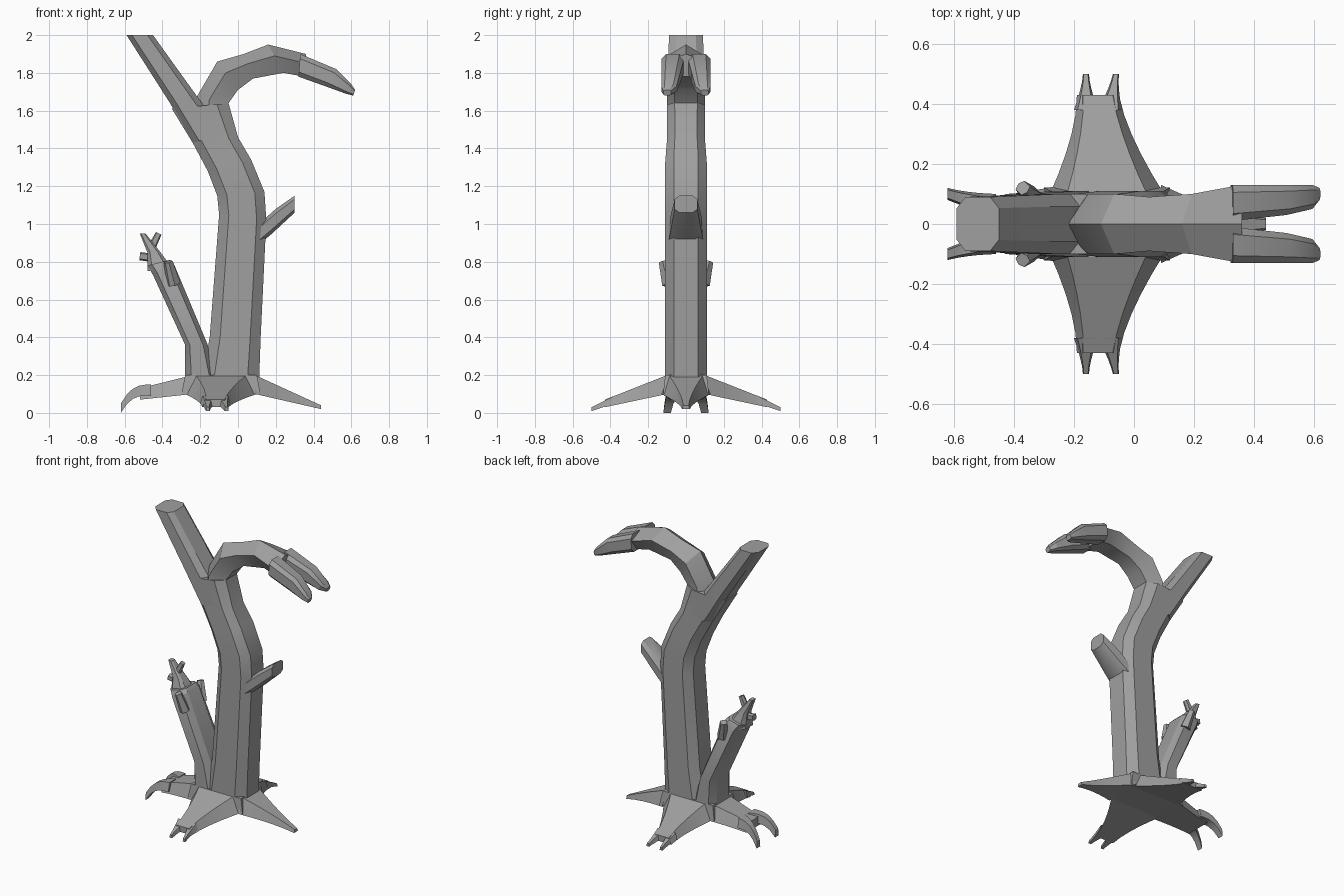
import bpy
import bmesh
import math
from mathutils import Vector

default_cube = bpy.data.objects.get("Cube")
if default_cube:
    bpy.data.objects.remove(default_cube, do_unlink=True)

grey = (.35, .35, .35, 1)
bark = bpy.data.materials.new("grey_bark")
bark.use_nodes = True
bark.diffuse_color = grey
bark.node_tree.nodes["Principled BSDF"].inputs["Base Color"].default_value = grey


def mix(start, end, amount):
    return start + (end - start) * amount


def polygon(sides):
    """Corners of a regular polygon with flat sides up, squared off a little."""
    corners = []
    for index in range(sides):
        angle = math.tau * (index + .5) / sides
        pair = [math.cos(angle), math.sin(angle)]
        reach = math.cos(math.pi / sides)
        corners.append([math.copysign(abs(value / reach) ** .6, value) for value in pair])
    return corners


# Cross-sections: position between the two edges, share of the half depth
ROUND = [(mix(.5, 1, across), depth) for across, depth in polygon(8)]
RIDGED = [(0, 0), (.4, -1), (1, -.6), (1, .6), (.4, 1)]
SLAB = [(0, -.7), (1, -1), (1, 1), (0, .7)]


def loft(name, rings):
    """Skin a row of equal rings and cap both ends."""
    bm = bmesh.new()
    rows = [[bm.verts.new(point) for point in ring] for ring in rings]
    for lower, upper in zip(rows, rows[1:]):
        for index in range(len(lower)):
            before = index - 1
            bm.faces.new((lower[before], lower[index], upper[index], upper[before]))
    bm.faces.new(rows[0])
    bm.faces.new(rows[-1])
    bmesh.ops.recalc_face_normals(bm, faces=bm.faces)
    mesh = bpy.data.meshes.new(name)
    bm.to_mesh(mesh)
    bm.free()
    mesh.materials.append(bark)
    part = bpy.data.objects.new(name, mesh)
    bpy.context.collection.objects.link(part)
    bpy.ops.object.select_all(action="DESELECT")
    part.select_set(True)
    bpy.context.view_layer.objects.active = part
    bpy.ops.object.shade_smooth_by_angle(angle=math.radians(28))


def limb(name, stations, section=ROUND, centres=(0, 0)):
    """Each station: first edge x, z, second edge x, z, half depth."""
    rings = []
    for index, (x_first, z_first, x_second, z_second, half) in enumerate(stations):
        centre = mix(*centres, index / (len(stations) - 1))
        rings.append([(mix(x_first, x_second, across), centre + half * depth,
                       mix(z_first, z_second, across)) for across, depth in section])
    loft(name, rings)


def spike(name, start, end, thick, thin, sides=6):
    """Tapered straight piece between two points."""
    start, end = Vector(start), Vector(end)
    turn = (end - start).to_track_quat("Z", "Y")
    loft(name, [[point + turn @ Vector((across, depth, 0)) * radius
                 for across, depth in polygon(sides)]
                for point, radius in ((start, thick), (end, thin))])


def root(name, place, near, far, droop=1, steps=5):
    """Near and far: distance out, sideways centre, half width, top height, thickness."""
    rings = []
    for index in range(steps + 1):
        t = index / steps
        out, centre, half, top, thick = [mix(a, b, t) for a, b in zip(near, far)]
        half = mix(far[2], near[2], (1 - t) ** 1.5)
        top = mix(near[3], far[3], t ** droop)
        rings.append([place(out, centre + half * side, top - thick * down)
                      for down, side in SLAB])
    loft(name, rings)


# Trunk leaning over into the straight broken branch
limb("trunk", [
    (-.2, .12, .11, .12, .11), (-.15, .4, .12, .4, .11), (-.1, 1.05, .15, 1.02, .11),
    (-.11, 1.15, .14, 1.17, .11), (-.16, 1.28, .07, 1.34, .11),
    (-.24, 1.43, 0, 1.46, .1), (-.35, 1.61, -.05, 1.64, .1)])
limb("broken_branch", [
    (-.24, 1.43, -.07, 1.48, .1), (-.36, 1.64, -.22, 1.68, .1), (-.59, 2, -.45, 2, .09)])

# Curved arm that splits into two prongs
limb("curved_arm", [
    (-.26, 1.52, -.01, 1.48, .1), (-.22, 1.67, -.05, 1.64, .1), (-.11, 1.86, 0, 1.71, .1),
    (.03, 1.9, .08, 1.77, .09), (.16, 1.95, .24, 1.8, .1), (.36, 1.9, .35, 1.78, .13)],
    RIDGED)
for side, word in ((1, "back"), (-1, "front")):
    limb(word + "_prong", [
        (.33, 1.9, .32, 1.78, .06), (.52, 1.82, .46, 1.73, .05),
        (.6, 1.74, .57, 1.69, .04), (.62, 1.71, .61, 1.68, .02)],
        centres=(side * .07, side * .1))

# Short stub on the trunk
limb("stub", [(.1, .99, .12, .9, .09), (.2, 1.08, .17, .94, .08), (.3, 1.15, .3, 1.06, .06)])

# Split stump with a jagged tip, twigs and rim knobs
limb("stump", [
    (-.28, .12, -.1, .12, .11), (-.28, .36, -.16, .36, .11),
    (-.45, .73, -.34, .79, .1), (-.48, .78, -.36, .81, .08)])
limb("jagged_tip", [
    (-.48, .75, -.35, .77, .07), (-.48, .85, -.41, .85, .04), (-.52, .95, -.49, .95, .02)])
spike("upper_twig", (-.46, 0, .87), (-.42, 0, .95), .02, .015)
spike("lower_twig", (-.45, 0, .82), (-.52, 0, .83), .02, .02)
for side, word in ((1, "back"), (-1, "front")):
    spike(word + "_knob", (-.34, side * .09, .68), (-.37, side * .12, .8), .03, .02)

# Flared foot under the trunk and stump
loft("foot", [[(mix(-.09, x, flare), y * flare, z)
               for x, y in ((-.28, -.11), (.1, -.11), (.1, .11), (-.28, .11))]
              for flare, z in ((1.1, .1), (1, .2))])

# Front and back roots, forked at the end
for side, word in ((-1, "front"), (1, "back")):
    def across_depth(out, sideways, height):
        return sideways, side * out, height
    root(word + "_root", across_depth, (.1, -.09, .19, .2, .1), (.43, -.12, .07, .07, .04))
    for tip, start, end in (("outer", -.16, -.16), ("inner", -.08, -.06)):
        root(f"{word}_root_{tip}_tip", across_depth,
             (.38, start, .04, .09, .04), (.5, end, .01, .03, .02))


# Right root on the model's left side, and the forked root opposite
def toward_left(out, sideways, height):
    return out, sideways, height


def toward_right(out, sideways, height):
    return -out, sideways, height


root("left_root", toward_left, (.09, 0, .13, .2, .1), (.44, 0, .02, .04, .02))
root("right_root", toward_right, (.24, 0, .13, .2, .1), (.52, 0, .09, .13, .06))
for side, word in ((1, "back"), (-1, "front")):
    root(f"right_root_{word}_tip", toward_right,
         (.46, side * .05, .05, .15, .06), (.62, side * .1, .02, .05, .05), droop=3)
